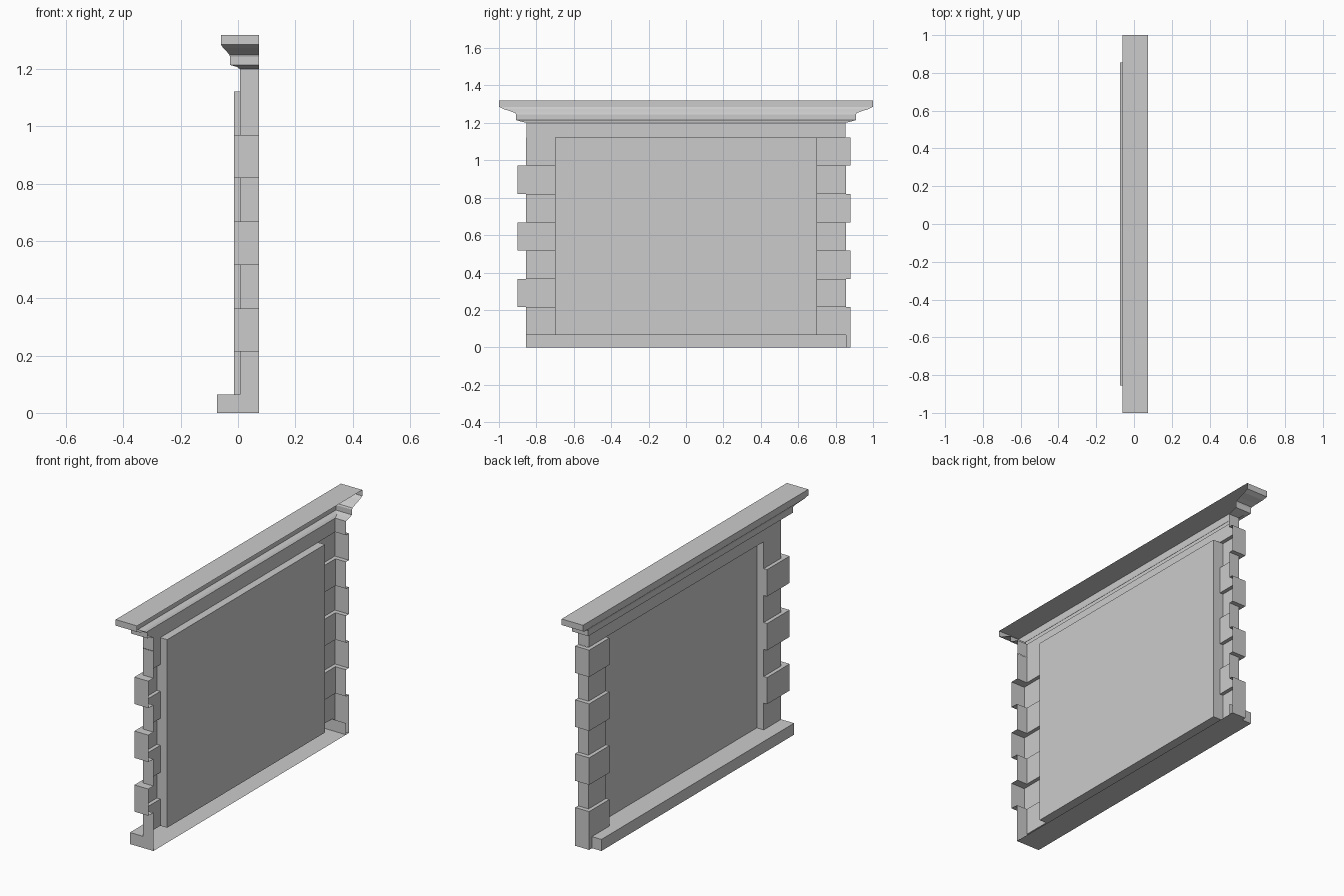
import bpy, bmesh
from mathutils import Vector

if "Cube" in bpy.data.objects:
    bpy.data.objects.remove(bpy.data.objects["Cube"])

BACK, FACE, PROUD, PANEL = 0.073, 0.007, -0.014, 0.05   # x depths (facade looks to -x)
WALL, INNER = 0.855, 0.70                               # half widths in y
BASE_X, BASE_Z, TOP = -0.073, 0.065, 1.122
ROWS = [BASE_Z, 0.215, 0.365, 0.517, 0.668, 0.82, 0.971, TOP]


def face(bm, pts, normal):
    """Add a face whose normal agrees with the given direction."""
    f = bm.faces.new([bm.verts.new(p) for p in pts])
    f.normal_update()
    if f.normal.dot(Vector(normal)) < 0:
        f.normal_flip()


def rect(bm, x, y, z, normal):
    """Axis-aligned rectangle; each of x, y, z is a number or a (low, high) pair."""
    r = [v if isinstance(v, tuple) else (v, v) for v in (x, y, z)]
    flat = [a[0] == a[1] for a in r].index(True)
    u, w = [i for i in range(3) if i != flat]
    pts = []
    for i, j in ((0, 0), (1, 0), (1, 1), (0, 1)):
        p = [a[0] for a in r]
        p[u], p[w] = r[u][i], r[w][j]
        pts.append(p)
    face(bm, pts, normal)


def finish(bm, name):
    bmesh.ops.remove_doubles(bm, verts=bm.verts, dist=1e-5)
    me = bpy.data.meshes.new(name)
    bm.to_mesh(me)
    bm.free()
    ob = bpy.data.objects.new(name, me)
    bpy.context.collection.objects.link(ob)
    return ob


# Plinth: open at the back, like the whole shell
bm = bmesh.new()
rect(bm, BASE_X, (-WALL, WALL), (0, BASE_Z), (-1, 0, 0))
rect(bm, (BASE_X, BACK), (-WALL, WALL), 0, (0, 0, -1))
rect(bm, (BASE_X, PANEL), (-INNER, INNER), BASE_Z, (0, 0, 1))
for s in (-1, 1):
    rect(bm, (BASE_X, BACK), s * WALL, (0, BASE_Z), (0, s, 0))
    front = FACE if s < 0 else PROUD
    rect(bm, (BASE_X, front), (s * INNER, s * WALL), BASE_Z, (0, 0, 1))
finish(bm, "plinth")

# Recessed wall panel
bm = bmesh.new()
rect(bm, PANEL, (-INNER, INNER), (BASE_Z, TOP), (-1, 0, 0))
rect(bm, (FACE, PANEL), (-INNER, INNER), TOP, (0, 0, -1))
finish(bm, "recessed_panel")

# Corner stones: alternate proud and flush rows, staggered between the ends
for s, out, first, name in ((-1, 0.90, 1, "quoins_left"), (1, 0.88, 0, "quoins_right")):
    bm = bmesh.new()
    for i, (z0, z1) in enumerate(zip(ROWS, ROWS[1:])):
        proud = i % 2 == first
        x, y = (PROUD, out) if proud else (FACE, WALL)
        rect(bm, x, (s * INNER, s * y), (z0, z1), (-1, 0, 0))
        rect(bm, (x, BACK), s * y, (z0, z1), (0, s, 0))
        rect(bm, (x, PANEL), s * INNER, (z0, z1), (0, -s, 0))
        if proud:
            for z, n in ((z0, -1), (z1, 1)):
                if z > BASE_Z:
                    rect(bm, (PROUD, FACE), (s * INNER, s * out), z, (0, 0, n))
                    rect(bm, (FACE, BACK), (s * WALL, s * out), z, (0, 0, n))
    if first == 0:
        # Lowest proud stone runs down to the ground beside the plinth
        rect(bm, PROUD, (WALL, out), (0, BASE_Z), (-1, 0, 0))
        rect(bm, (PROUD, BACK), out, (0, BASE_Z), (0, 1, 0))
        rect(bm, (PROUD, BACK), (WALL, out), 0, (0, 0, -1))
    finish(bm, name)

# Frieze and cornice: stacked three-sided rings (x, half width, z)
def rings(name, profile, cap=False):
    bm = bmesh.new()
    loops = [[(BACK, -y, z), (x, -y, z), (x, y, z), (BACK, y, z)] for x, y, z in profile]
    for a, b in zip(loops, loops[1:]):
        for k, n in enumerate(((0, -1, 0), (-1, 0, 0), (0, 1, 0))):
            face(bm, (a[k], a[k + 1], b[k + 1], b[k]), Vector(n) - Vector((0, 0, 0.01)))
    if cap:
        face(bm, loops[-1], (0, 0, 1))
    finish(bm, name)


rings("frieze", [(FACE, 0.853, TOP), (FACE, 0.853, 1.20)])
rings("cornice", [(FACE, 0.853, 1.20), (-0.004, 0.885, 1.208), (-0.028, 0.908, 1.215),
                  (-0.028, 0.908, 1.244), (-0.031, 0.912, 1.252), (-0.040, 0.938, 1.262),
                  (-0.052, 0.975, 1.274), (-0.060, 1.0, 1.286), (-0.060, 1.0, 1.32)], cap=True)
